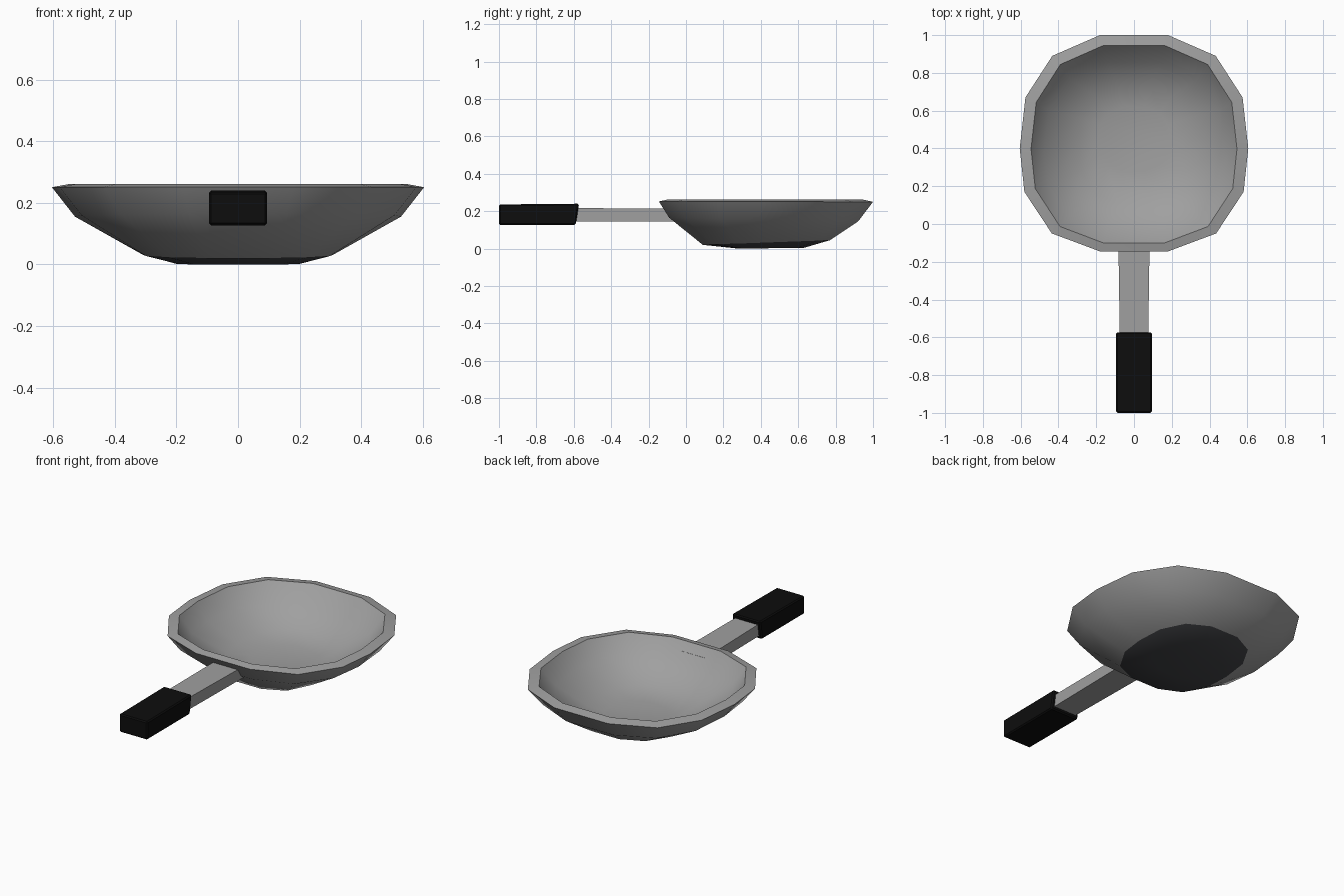
import bpy, bmesh, math

if "Cube" in bpy.data.objects:
    bpy.data.objects.remove(bpy.data.objects["Cube"])

def mat(name, col):
    m = bpy.data.materials.new(name)
    m.diffuse_color = (*col, 1)
    m.use_nodes = True
    m.node_tree.nodes["Principled BSDF"].inputs["Base Color"].default_value = m.diffuse_color
    return m

steel = mat("grey steel", (0.35, 0.35, 0.35))
base = mat("dark base", (0.055, 0.057, 0.063))
rubber = mat("black grip", (0.004, 0.004, 0.004))

def finish(bm, name, mats, angle=None):
    bmesh.ops.recalc_face_normals(bm, faces=bm.faces)
    me = bpy.data.meshes.new(name)
    bm.to_mesh(me)
    bm.free()
    ob = bpy.data.objects.new(name, me)
    bpy.context.collection.objects.link(ob)
    for m in mats:
        me.materials.append(m)
    if angle:
        bpy.ops.object.select_all(action='DESELECT')
        ob.select_set(True)
        bpy.context.view_layer.objects.active = ob
        bpy.ops.object.shade_smooth_by_angle(angle=math.radians(angle))
    return ob

# Pan: 14-sided outline (unit half, mirrored), lofted through rings
half = [(.298, 1), (.715, .808), (.95, .424), (1, -.048),
        (.959, -.45), (.719, -.834), (.298, -1)]
outline = half + [(-u, v) for u, v in reversed(half)]

# half width, front y, back y, front z, back z (outside bottom to inside floor)
rings = [(.20, .28, .63, 0, .004),
         (.31, .09, .77, .02, .045),
         (.53, -.09, .92, .165, .145),
         (.605, -.145, 1.0, .252, .25),
         (.545, -.10, .945, .262, .262),
         (.475, -.035, .855, .17, .155),
         (.29, .11, .74, .06, .075),
         (.19, .28, .62, .04, .042)]
bm = bmesh.new()
loops = []
for w, y0, y1, z0, z1 in rings:
    loops.append([bm.verts.new((u * w, y0 + (y1 - y0) * (v + 1) / 2,
                                z0 + (z1 - z0) * (v + 1) / 2)) for u, v in outline])
n = len(outline)
for k, (a, b) in enumerate(zip(loops, loops[1:])):
    for i in range(n):
        j = (i + 1) % n
        f = bm.faces.new((a[i], a[j], b[j], b[i]))
        f.material_index = 1 if k == 0 else 0
bm.faces.new(loops[0]).material_index = 1
bm.faces.new(loops[-1])
finish(bm, "pan", [steel, base], 38)

# Boxes for the handle: (y, half width, bottom z, top z) at both ends
def bar(name, end_a, end_b, m, slant=0, bevel=0):
    bm = bmesh.new()
    q = []
    for (y, w, z0, z1), s in ((end_a, 0), (end_b, slant)):
        q.append([bm.verts.new(p) for p in
                  ((-w, y - s, z0), (w, y - s, z0), (w, y, z1), (-w, y, z1))])
    a, b = q
    bm.faces.new(a)
    bm.faces.new(b)
    for i in range(4):
        j = (i + 1) % 4
        bm.faces.new((a[i], a[j], b[j], b[i]))
    if bevel:
        bmesh.ops.bevel(bm, geom=bm.edges[:], offset=bevel, segments=1, affect='EDGES')
    finish(bm, name, [m])

bar("handle_bar", (-.62, .075, .145, .217), (-.065, .083, .145, .213), steel)
bar("handle_grip", (-1.0, .094, .127, .236), (-.572, .094, .127, .24), rubber, .018, .007)
